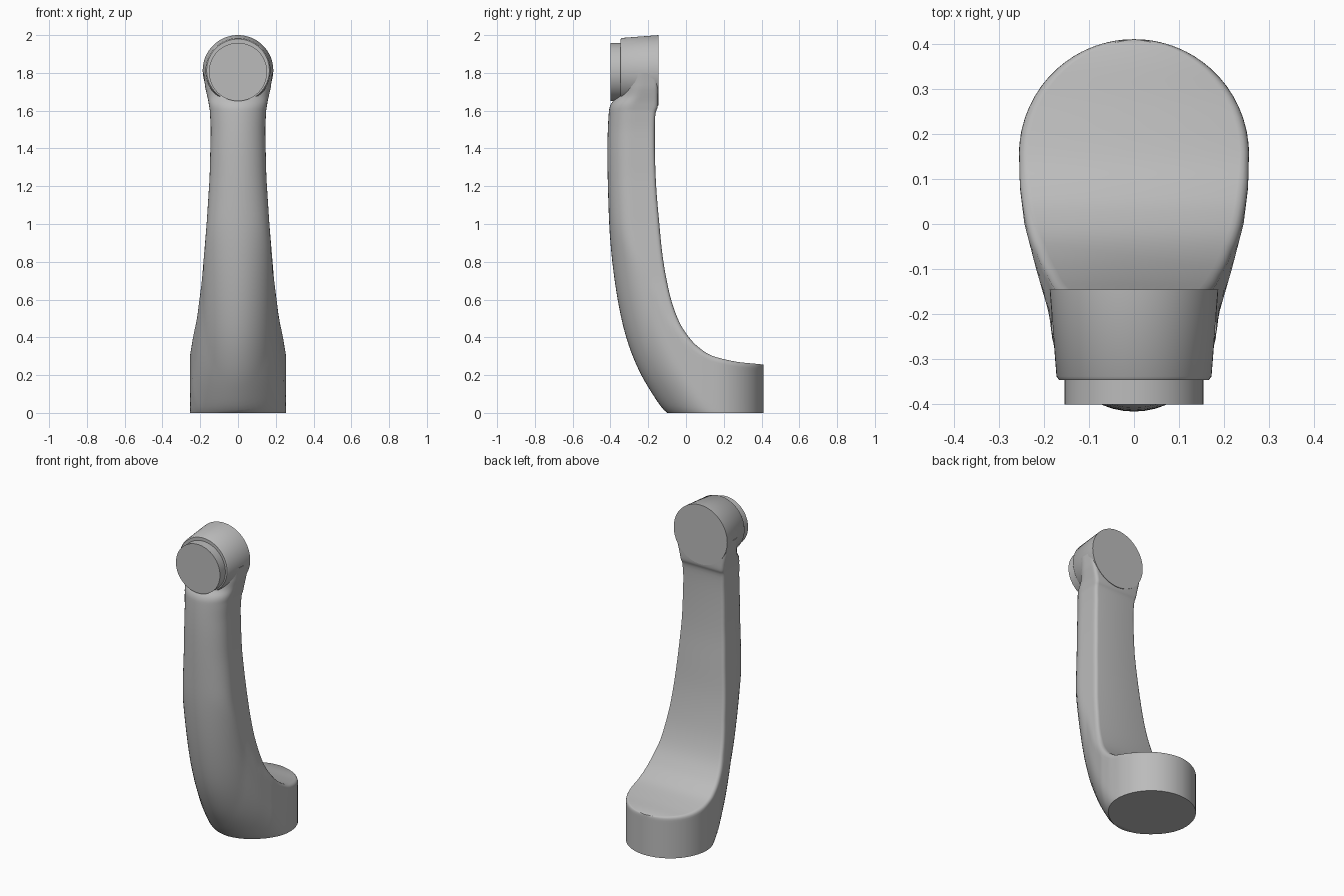
import bpy, bmesh, math
from mathutils import Vector

cube = bpy.data.objects.get("Cube")
if cube:
    bpy.data.objects.remove(cube, do_unlink=True)

grey = bpy.data.materials.new("plain grey")
grey.use_nodes = True
colour = (0.5, 0.5, 0.5, 1)
grey.diffuse_color = colour
grey.node_tree.nodes["Principled BSDF"].inputs["Base Color"].default_value = colour


def finish(name, bm):
    """Turn a bmesh into a shaded object."""
    bmesh.ops.remove_doubles(bm, verts=bm.verts, dist=0.0003)
    bmesh.ops.recalc_face_normals(bm, faces=bm.faces)
    mesh = bpy.data.meshes.new(name)
    bm.to_mesh(mesh)
    bm.free()
    mesh.materials.append(grey)
    obj = bpy.data.objects.new(name, mesh)
    bpy.context.collection.objects.link(obj)
    bpy.ops.object.select_all(action="DESELECT")
    bpy.context.view_layer.objects.active = obj
    obj.select_set(True)
    bpy.ops.object.shade_smooth_by_angle(angle=math.radians(35))


def lookup(table, v):
    """Linear interpolation in a rising table of pairs."""
    if v <= table[0][0]:
        return table[0][1]
    for (a, p), (b, q) in zip(table, table[1:]):
        if v <= b:
            return p + (q - p) * (v - a) / max(b - a, 1e-9)
    return table[-1][1]


def spline(points, steps):
    """Smooth curve through all the points."""
    pts = [Vector(p) for p in points]
    pts = [pts[0]] + pts + [pts[-1]]
    out = []
    for a, b, c, d in zip(pts, pts[1:], pts[2:], pts[3:]):
        for i in range(steps):
            t = i / steps
            out.append(b + 0.5 * t * (c - a + t * (2*a - 5*b + 4*c - d + t * (3*(b - c) + d - a))))
    return out + [pts[-1]]


# Side profile: matching front and back points (front y, front z, back y, back z)
FOOT = [(.41, 0, .41, .255), (.4, 0, .4, .257), (.36, 0, .36, .261), (.26, 0, .26, .272),
        (.1, 0, .14, .302), (-.02, 0, .07, .345), (-.1, 0, .02, .395)]
STEM = [(-.19, .12, -.03, .47), (-.265, .26, -.07, .57), (-.325, .43, -.1, .69),
        (-.37, .65, -.125, .84), (-.4, .9, -.143, 1.02), (-.412, 1.15, -.158, 1.2),
        (-.416, 1.4, -.165, 1.4), (-.41, 1.57, -.163, 1.57), (-.4, 1.63, -.15, 1.62),
        (-.365, 1.68, -.148, 1.68), (-.35, 1.75, -.148, 1.75), (-.35, 1.8, -.148, 1.8)]
rows = spline(FOOT + STEM, 5)
front_line = sorted((p[1], p[0]) for p in rows[(len(FOOT) - 1) * 5:])

WIDTH = [(.3, .255), (.4, .238), (.5, .217), (.7, .191), (1, .166), (1.25, .15),
         (1.5, .144), (1.6, .149), (1.65, .157), (1.72, .173), (1.8, .183)]
PLAN = [(-.4, .165), (-.2, .188), (-.1, .217), (0, .243), (.08, .253), (.155, .255)]
ROUND = [(0, .255), (.5, .18), (1, .12)]
CENTRE, RADIUS = .155, .255


def half_width(y, z):
    if y > CENTRE:
        plan = math.sqrt(max(0, RADIUS**2 - (y - CENTRE)**2))
    else:
        plan = lookup(PLAN, y)
    s = (y - lookup(front_line, z)) / lookup(ROUND, z)
    s = min(max(s, 0), 1)
    return min(plan, lookup(WIDTH, z)) * math.sqrt(1 - (1 - s)**2)


# Curved arm with round foot, lofted across the fan of sections
EDGE, STEPS = .02, 20
bm = bmesh.new()
loops = []
for fy, fz, by, bz in ((p[0], max(p[1], 0), p[2], p[3]) for p in
                       (Vector(r) for r in rows)):
    side = []
    length = math.hypot(by - fy, bz - fz)
    for i in range(STEPS + 1):
        t = (1 - math.cos(math.pi * i / STEPS)) / 2
        y, z = fy + (by - fy) * t, fz + (bz - fz) * t
        h = half_width(y, z)
        gap = max(0, EDGE - length * (1 - t))
        h = max(0, h - EDGE + math.sqrt(EDGE**2 - gap**2))
        side.append((h, y, z))
    ring = side + [(-x, y, z) for x, y, z in reversed(side)]
    loops.append([bm.verts.new(co) for co in ring])
for a, b in zip(loops, loops[1:]):
    for i in range(len(a)):
        j = (i + 1) % len(a)
        bm.faces.new((a[i], a[j], b[j], b[i]))
bm.faces.new(loops[-1])
finish("curved_arm", bm)


def round_part(name, z, profile):
    """Solid of rings along y from (y, radius) pairs."""
    bm = bmesh.new()
    n = 64
    rings = [[bm.verts.new((r * math.cos(math.tau * i / n), y, z + r * math.sin(math.tau * i / n)))
              for i in range(n)] for y, r in profile]
    for a, b in zip(rings, rings[1:]):
        for i in range(n):
            j = (i + 1) % n
            bm.faces.new((a[i], a[j], b[j], b[i]))
    bm.faces.new(rings[0])
    bm.faces.new(rings[-1])
    finish(name, bm)


# Tapered head and the round cap on its front
round_part("head", 1.813, [(-.346, .166), (-.338, .172), (-.145, .187)])
round_part("front_cap", 1.805, [(-.4, .154), (-.33, .154)])
